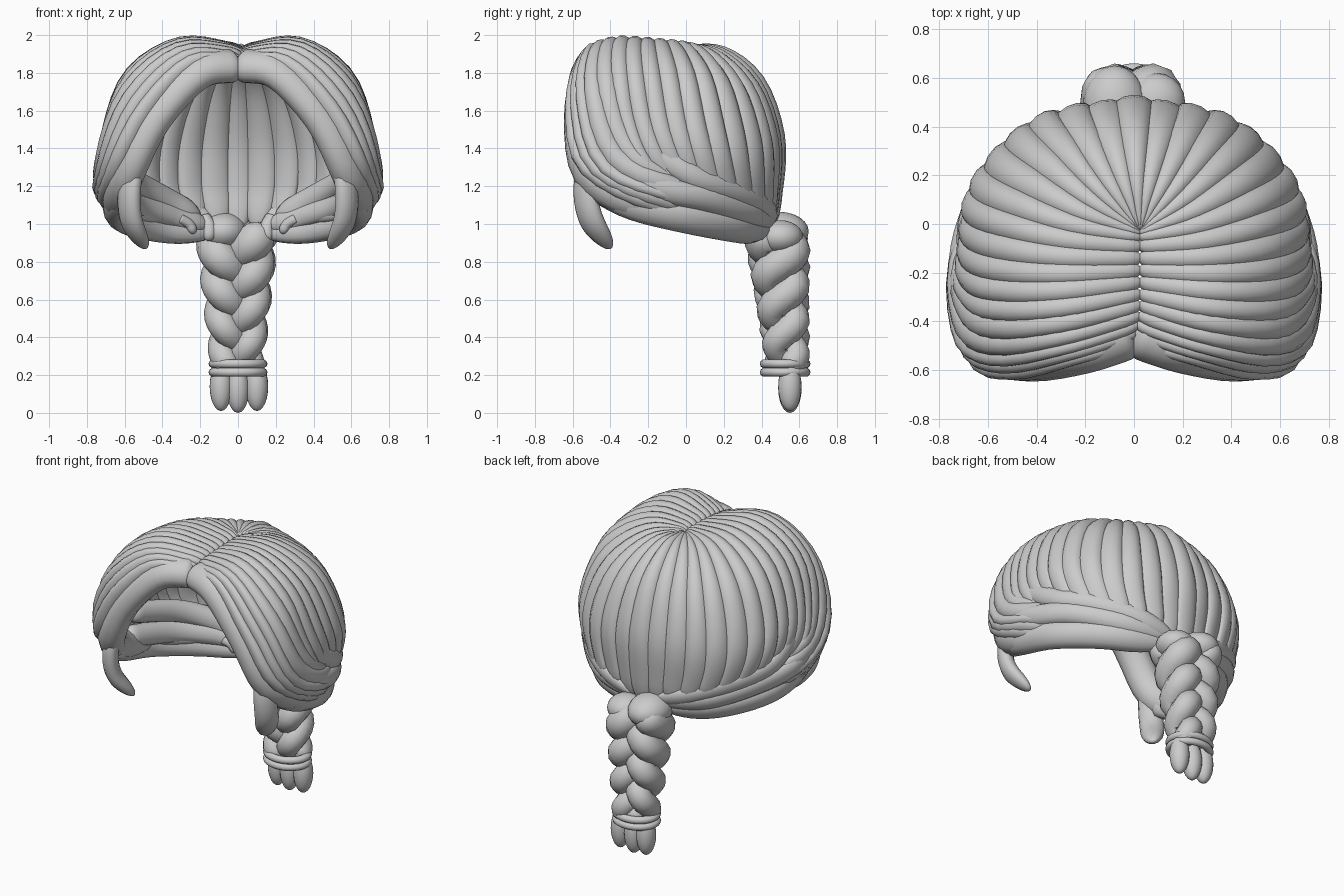
import bpy, bmesh, math
from mathutils import Vector

cube = bpy.data.objects.get("Cube")
if cube:
    bpy.data.objects.remove(cube, do_unlink=True)

mat = bpy.data.materials.new("hair_grey")
mat.use_nodes = True
GREY = (0.6, 0.6, 0.6, 1)
mat.diffuse_color = GREY
mat.node_tree.nodes["Principled BSDF"].inputs["Base Color"].default_value = GREY

HEAD = Vector((0, -0.05, 1.3))
BEHIND = Vector((0, -9, 0.6))


def spline(points, t):
    """Catmull-Rom point at t in 0..1."""
    n = len(points) - 1
    i = min(int(t * n), n - 1)
    f = t * n - i
    b, c = points[i], points[i + 1]
    a = points[i - 1] if i else b * 2 - c
    d = points[i + 2] if i + 2 <= n else c * 2 - b
    return 0.5 * (2 * b + (c - a) * f + (2 * a - 5 * b + 4 * c - d) * f ** 2
                  + (3 * b - a - 3 * c + d) * f ** 3)


def lock(name, path, width, depth, center=HEAD, steps=28, sides=12):
    """Sweep an oval with rounded ends along path(t); width and depth are functions of t."""
    bm = bmesh.new()
    rings = []
    for i in range(steps + 1):
        t = 0.5 - 0.5 * math.cos(math.pi * (0.03 + 0.94 * i / steps))
        p = path(t)
        tangent = (path(min(t + 0.01, 1)) - path(max(t - 0.01, 0))).normalized()
        out = p - center
        out = (out - tangent * out.dot(tangent)).normalized()
        side = tangent.cross(out)
        w, d = width(t), depth(t)
        rings.append([bm.verts.new(p + side * w * math.cos(a) + out * d * math.sin(a))
                      for a in (math.tau * k / sides for k in range(sides))])
    for r, q in zip(rings, rings[1:]):
        for k in range(sides):
            j = (k + 1) % sides
            bm.faces.new((r[k], r[j], q[j], q[k]))
    bm.faces.new(rings[0][::-1])
    bm.faces.new(rings[-1])
    bmesh.ops.recalc_face_normals(bm, faces=bm.faces)
    mesh = bpy.data.meshes.new(name)
    bm.to_mesh(mesh)
    bm.free()
    ob = bpy.data.objects.new(name, mesh)
    bpy.context.collection.objects.link(ob)
    finish(ob)


def finish(ob):
    ob.data.materials.append(mat)
    for p in ob.data.polygons:
        p.use_smooth = True


def rounded(t, tip=0.12):
    """Blunt root and tapering tip."""
    e = min(1, t / 0.05, (1 - t) / tip)
    return math.sqrt(max(0, 1 - (1 - e) ** 2))


def vecs(rows, flip=1):
    return [Vector((x * flip, y, z)) for x, y, z in rows]


# Guide strands from the fringe round to the centre of the back
GUIDES = [vecs(g) for g in (
    ((-.01, -.47, 1.85), (.24, -.535, 1.85), (.48, -.585, 1.61), (.64, -.52, 1.30), (.68, -.15, 1.10), (.30, .38, 1.00)),
    ((-.01, -.40, 1.90), (.31, -.49, 1.90), (.57, -.52, 1.66), (.70, -.41, 1.31), (.69, -.05, 1.15), (.34, .38, 1.04)),
    ((-.01, -.30, 1.91), (.30, -.36, 1.94), (.55, -.37, 1.77), (.66, -.32, 1.50), (.70, -.18, 1.29), (.56, .18, 1.14)),
    ((-.01, -.18, 1.92), (.30, -.19, 1.93), (.54, -.17, 1.78), (.66, -.12, 1.50), (.67, -.04, 1.30), (.60, .06, 1.12)),
    ((-.01, -.06, 1.92), (.26, -.01, 1.91), (.49, .07, 1.76), (.61, .13, 1.50), (.62, .18, 1.30), (.52, .24, 1.08)),
    ((.00, -.03, 1.91), (.16, .13, 1.88), (.30, .29, 1.71), (.38, .38, 1.45), (.38, .40, 1.22), (.31, .40, 1.02)),
    ((.00, -.03, 1.91), (.00, .18, 1.89), (.00, .36, 1.74), (.00, .465, 1.47), (.00, .48, 1.22), (.00, .45, .96)))]


def scalp(u, t):
    return spline([spline(g, t) for g in GUIDES], u)


def share(s):
    """Place strands wider apart at the front than at the back."""
    s = min(1, max(0, s))
    return s * (1.2 - 0.2 * s)


# Combed strands over both halves, plus the middle one at the back; the parting sits slightly left
COUNT = 16
for i in range(COUNT + 1):
    u, lo, hi = (share((i + o) / COUNT) for o in (0, -.5, .5))
    edge = 2 if i in (0, COUNT) else 1
    for flip in ((1, -1) if i < COUNT else (1,)):
        def path(t):
            p = scalp(u, t)
            return Vector((p.x * flip + 0.025 * (1 - t) ** 4 * min(1, u * 4), p.y, p.z))

        def width(t):
            gap = (scalp(hi, t) - scalp(lo, t)).length * edge
            return (0.012 + gap * 0.58) * rounded(t)

        def depth(t):
            return (0.035 + 0.03 * math.sin(math.pi * min(1, t * 1.2))) * rounded(t)
        lock("combed_strand", path, width, depth)

# Mirrored locks: path, half width, half depth, tip taper
LOCKS = {
    "fringe_roll": (((-.01, -.45, 1.84), (.21, -.52, 1.80), (.44, -.555, 1.56), (.58, -.51, 1.28),
                     (.64, -.3, 1.13), (.62, 0, 1.06)), .1, .085, .3),
    "lower_sweep": (((.58, -.48, 1.2), (.65, -.28, 1.1), (.62, 0, 1.03), (.42, .27, .98), (.12, .43, .96)), .085, .06, .2),
    "middle_sweep": (((.67, -.42, 1.32), (.71, -.15, 1.19), (.62, .12, 1.13), (.4, .34, 1.05), (.1, .45, 1)), .07, .05, .2),
    "upper_sweep": (((.68, -.2, 1.4), (.67, .04, 1.25), (.54, .25, 1.17), (.33, .4, 1.09), (.08, .46, 1.01)), .065, .045, .2),
    "inner_sweep": (((.64, -.28, 1.17), (.54, .08, 1.1), (.36, .29, 1.05), (.16, .4, .99)), .07, .05, .2),
    "inner_upper_sweep": (((.66, -.2, 1.3), (.54, .12, 1.22), (.38, .3, 1.13), (.2, .4, 1.03)), .07, .05, .2),
    "front_wisp": (((.55, -.5, 1.34), (.575, -.53, 1.18), (.565, -.5, 1.02), (.49, -.4, .87)), .075, .05, .35),
    "nape_wisp": (((.31, .28, 1.03), (.26, .3, 1), (.23, .31, .95)), .028, .025, .3),
    "nape_curl": (((.18, .41, 1.04), (.15, .37, .98), (.16, .36, .91)), .035, .03, .3),
}
for name, (rows, w, d, tip) in LOCKS.items():
    for flip in (1, -1):
        pts = vecs(rows, flip)
        lock(name, lambda t: spline(pts, t), lambda t: w * rounded(t, tip),
             lambda t: d * rounded(t, tip))

# Three-strand braid narrowing downwards
for k in range(3):
    def braid(t):
        a = 8.4 * t + math.tau * k / 3 - 0.4
        s = 1 - 0.4 * t
        return Vector((0.125 * s * math.sin(a) - 0.005, 0.48 + 0.06 * t + 0.08 * s * math.sin(2 * a), 0.96 - 0.73 * t))

    def girth(t):
        return (0.1 - 0.032 * t) * rounded(t, 0.05)
    lock("braid_strand", braid, girth, girth, BEHIND, 48)


def ball(name, loc, size):
    bpy.ops.mesh.primitive_uv_sphere_add(segments=20, ring_count=12, location=loc)
    ob = bpy.context.object
    ob.name, ob.scale = name, size
    finish(ob)


# Knot at the top of the braid and the loose tails below the tie
ball("braid_knot", (-.08, .49, .96), (.13, .16, .105))
ball("braid_knot_side", (.09, .5, .93), (.12, .12, .09))
for x in (-.09, 0, .1):
    ball("braid_tail", (x, .55, .14 if x else .13), (.06, .062, .13))

# Double hair tie
for z in (.215, .26):
    bpy.ops.mesh.primitive_torus_add(location=(0, .525, z), major_segments=36, minor_segments=10,
                                     major_radius=.13, minor_radius=.026)
    tie = bpy.context.object
    tie.name, tie.scale = "hair_tie", (1, .86, .9)
    finish(tie)
